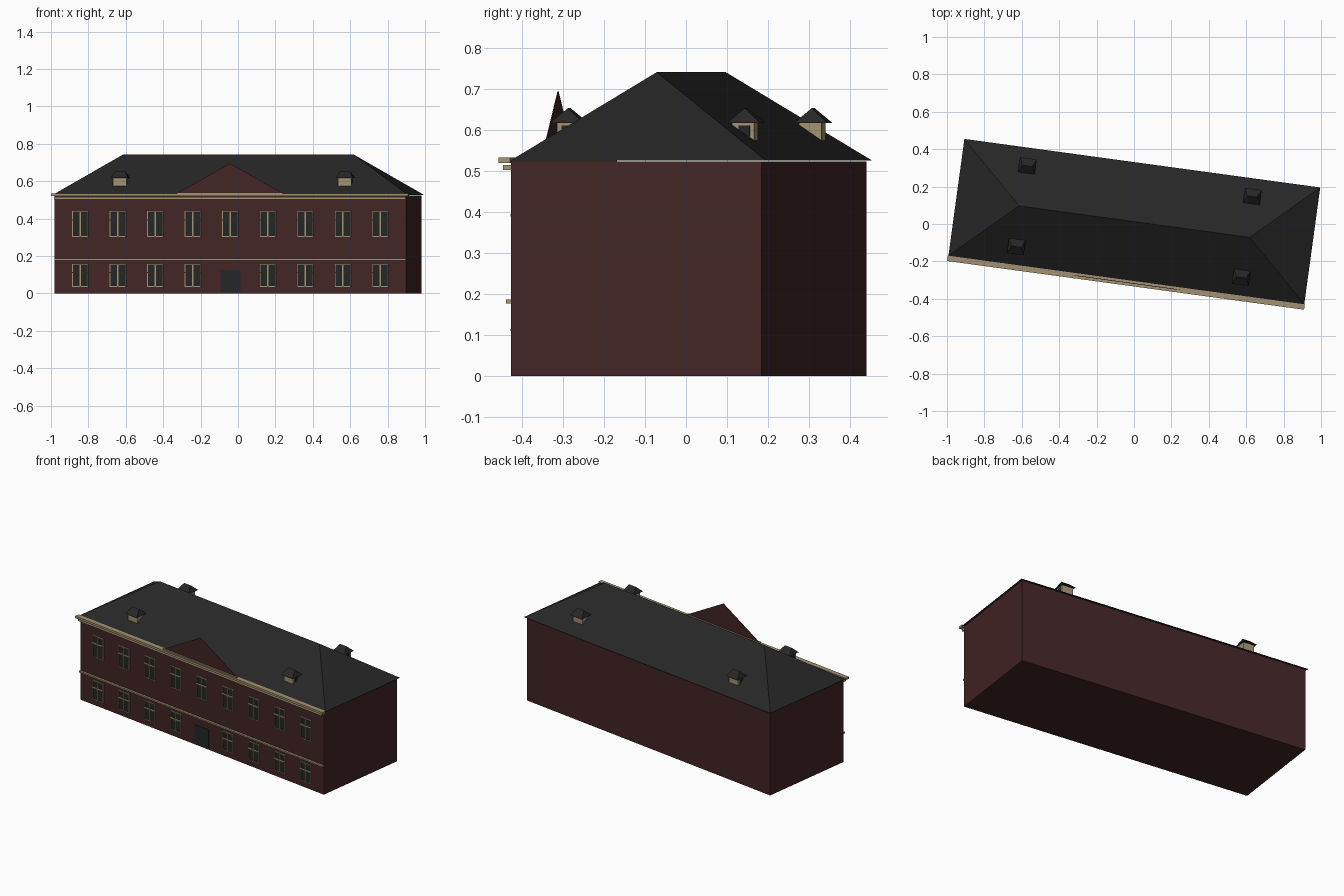
import bpy, bmesh, math
from mathutils import Matrix, Vector

if "Cube" in bpy.data.objects:
    bpy.data.objects.remove(bpy.data.objects["Cube"], do_unlink=True)

TURN = math.radians(-7.77)   # the house stands slightly turned
FRONT, BACK = -0.302, 0.316  # wall planes
HALF = 0.948                 # half the facade length
EAVES = 0.526


def material(name, r, g, b):
    m = bpy.data.materials.new(name)
    m.use_nodes = True
    m.diffuse_color = (r, g, b, 1)
    m.node_tree.nodes["Principled BSDF"].inputs["Base Color"].default_value = (r, g, b, 1)
    return m


brick = material("dark red brick", 0.056, 0.018, 0.019)
slate = material("dark slate", 0.020, 0.020, 0.020)
stone = material("tan stone", 0.36, 0.285, 0.165)
glass = material("dark glass", 0.017, 0.020, 0.019)
door_paint = material("door paint", 0.017, 0.020, 0.021)


def finish(name, bm, mat):
    bmesh.ops.recalc_face_normals(bm, faces=bm.faces)
    mesh = bpy.data.meshes.new(name)
    bm.to_mesh(mesh)
    bm.free()
    mesh.materials.append(mat)
    obj = bpy.data.objects.new(name, mesh)
    obj.rotation_euler.z = TURN
    bpy.context.collection.objects.link(obj)
    return obj


def add_box(bm, x0, x1, y0, y1, z0, z1):
    centre = Vector((x0 + x1, y0 + y1, z0 + z1)) / 2
    size = Matrix.Diagonal((x1 - x0, y1 - y0, z1 - z0, 1))
    bmesh.ops.create_cube(bm, size=1, matrix=Matrix.Translation(centre) @ size)


def boxes(name, mat, *specs):
    bm = bmesh.new()
    for spec in specs:
        add_box(bm, *spec)
    return finish(name, bm, mat)


def hip_roof(name, x, y, half_x, half_y, ridge, z0, z1):
    """Hipped roof with its ridge along x."""
    bm = bmesh.new()
    base = [bm.verts.new((x + sx * half_x, y + sy * half_y, z0))
            for sx, sy in ((-1, -1), (1, -1), (1, 1), (-1, 1))]
    left, right = (bm.verts.new((x + s * ridge, y, z1)) for s in (-1, 1))
    a, b, c, d = base
    for face in ((a, b, right, left), (b, c, right), (c, d, left, right),
                 (d, a, left), (d, c, b, a)):
        bm.faces.new(face)
    return finish(name, bm, slate)


# Body and main roof
boxes("walls", brick, (-HALF, HALF, FRONT, BACK, 0, EAVES - 0.002))
hip_roof("main_roof", 0, 0.013, 0.96, 0.315, 0.623, EAVES, 0.742)

# Stone bands along the facade
boxes("upper_cornice", stone, (-0.963, 0.963, -0.331, FRONT, 0.520, 0.533))
boxes("lower_cornice", stone, (-HALF, HALF, -0.322, FRONT, 0.503, 0.515))
boxes("string_course", stone, (-HALF, HALF, -0.315, FRONT, 0.177, 0.186))

# Thin pediment standing over the cornice
bm = bmesh.new()
rim = [bm.verts.new((x, -0.314, z)) for x, z in ((-0.29, 0.533), (0.29, 0.533), (0, 0.695))]
tri = bm.faces.new(rim)
back = bmesh.ops.extrude_face_region(bm, geom=[tri])["geom"]
bmesh.ops.translate(bm, vec=(0, -0.003, 0),
                    verts=[v for v in back if isinstance(v, bmesh.types.BMVert)])
finish("pediment", bm, brick)
boxes("pediment_base", stone, (-0.285, 0.285, -0.325, -0.312, 0.533, 0.540))

# Front windows: glass, frame, mullion and transom in each bay
panes, frames = bmesh.new(), bmesh.new()
W, T = 0.043, 0.004
for bay in range(-4, 5):
    cx = bay * 0.2024
    for z0, z1, bar in ((0.035, 0.158, 0.112), (0.302, 0.441, 0.392)):
        if bay == 0 and z0 < 0.1:
            continue  # the door takes this bay
        add_box(panes, cx - W, cx + W, FRONT - 0.002, FRONT + 0.002, z0, z1)
        for side in (-1, 1):
            edge = cx + side * (W - T / 2)
            add_box(frames, edge - T / 2, edge + T / 2, -0.308, FRONT, z0, z1)
        for z in (z0, z1 - T):
            add_box(frames, cx - W, cx + W, -0.308, FRONT, z, z + T)
        add_box(frames, cx - T, cx + T, -0.311, FRONT, z0, z1)
        add_box(frames, cx - W, cx + W, -0.316, FRONT, bar - 0.003, bar + 0.003)
finish("window_panes", panes, glass)
finish("window_frames", frames, stone)

# Door with a thin surround
boxes("door", door_paint, (-0.054, 0.054, FRONT - 0.004, FRONT + 0.002, 0.008, 0.126))

# Four dormers, two on each slope
for sx, side in ((-1, "right"), (1, "left")):
    for sy, end in ((-1, "front"), (1, "back")):
        x, y = sx * 0.607, 0.013 + sy * 0.218
        outer, inner = y + sy * 0.025, y - sy * 0.030
        boxes(f"dormer_walls_{end}_{side}", stone,
              (x - 0.036, x + 0.036, min(outer, inner), max(outer, inner), 0.575, 0.620))
        hip_roof(f"dormer_roof_{end}_{side}", x, y, 0.045, 0.041, 0.026, 0.618, 0.654)
        face = x + sx * 0.036
        boxes(f"dormer_window_{end}_{side}", glass,
              (face - 0.002, face + 0.002, y - 0.014, y + 0.014, 0.585, 0.612))
